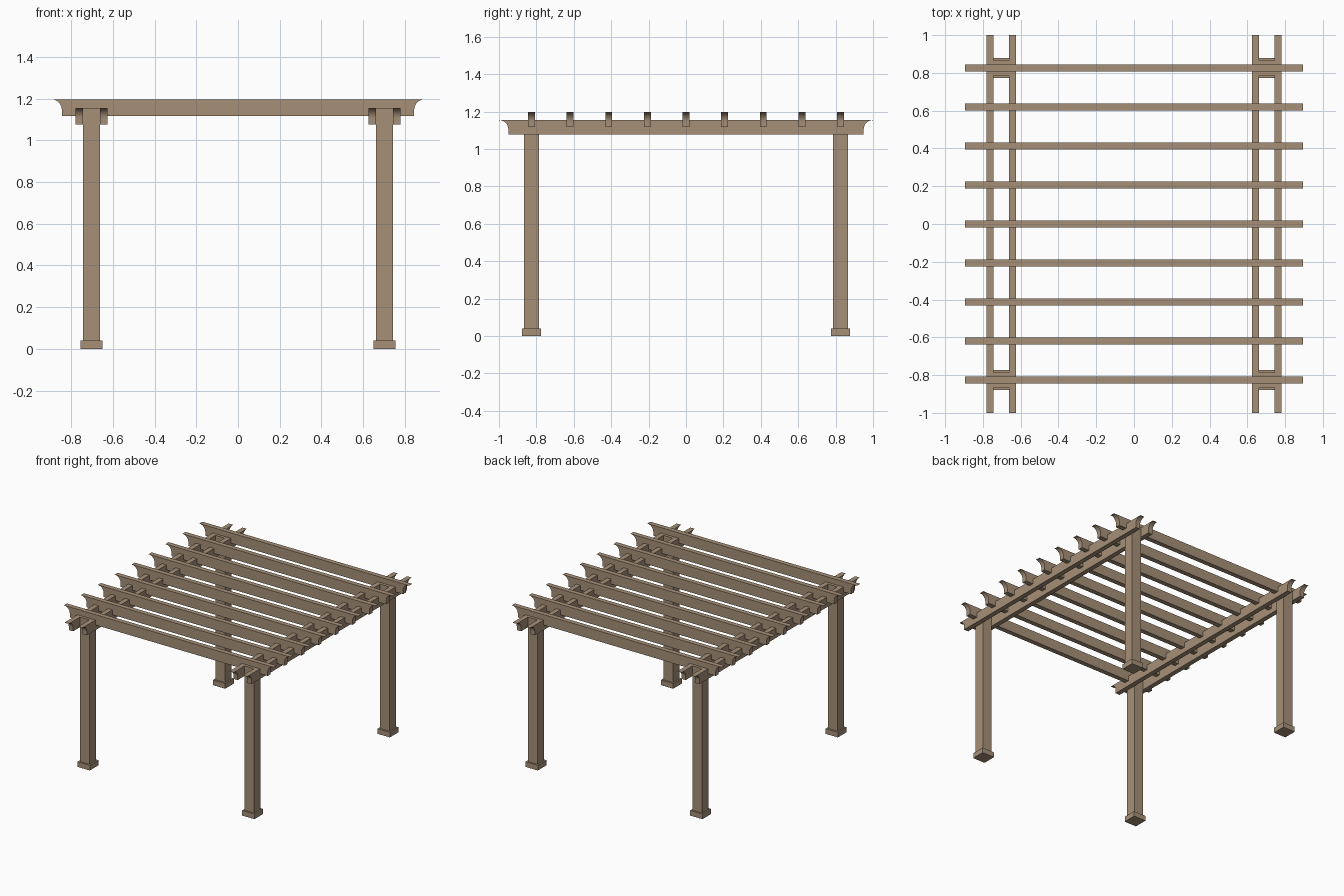
import bpy, bmesh, math
from mathutils import Matrix

if "Cube" in bpy.data.objects:
    bpy.data.objects.remove(bpy.data.objects["Cube"])

wood = bpy.data.materials.new("weathered_wood")
wood.diffuse_color = (0.38, 0.28, 0.19, 1)
wood.use_nodes = True
wood.node_tree.nodes["Principled BSDF"].inputs["Base Color"].default_value = wood.diffuse_color


def add_object(name, bm):
    bmesh.ops.recalc_face_normals(bm, faces=bm.faces)
    mesh = bpy.data.meshes.new(name)
    bm.to_mesh(mesh)
    bm.free()
    mesh.materials.append(wood)
    ob = bpy.data.objects.new(name, mesh)
    bpy.context.collection.objects.link(ob)
    return ob


def box(name, x, y, width, z0, z1):
    bm = bmesh.new()
    bmesh.ops.create_cube(bm, size=1)
    bmesh.ops.scale(bm, vec=(width, width, z1 - z0), verts=bm.verts)
    bmesh.ops.translate(bm, vec=(x, y, (z0 + z1) / 2), verts=bm.verts)
    return add_object(name, bm)


def coved_plank(name, half_len, z0, z1, thick, loc, along_y=False, cove=0.05, steps=8):
    """Plank along x (or y) with a concave quarter round cut under each end."""
    end = []
    for i in range(steps + 1):
        a = math.pi / 2 * i / steps
        end.append((half_len - cove * math.cos(a), z1 - cove + cove * math.sin(a)))
    # small blunt tip keeps the cove from ending in a zero-width edge
    end[-1] = (half_len, z1 - 0.002)
    right = [(half_len - cove, z0)] + end + [(half_len, z1)]
    profile = right + [(-x, z) for x, z in reversed(right)]
    bm = bmesh.new()
    face = bm.faces.new([bm.verts.new((x, -thick / 2, z)) for x, z in profile])
    ext = bmesh.ops.extrude_face_region(bm, geom=[face])
    verts = [v for v in ext["geom"] if isinstance(v, bmesh.types.BMVert)]
    bmesh.ops.translate(bm, vec=(0, thick, 0), verts=verts)
    if along_y:
        bmesh.ops.rotate(bm, matrix=Matrix.Rotation(math.pi / 2, 3, 'Z'), verts=bm.verts)
    bmesh.ops.translate(bm, vec=loc, verts=bm.verts)
    ob = add_object(name, bm)
    bpy.ops.object.select_all(action='DESELECT')
    ob.select_set(True)
    bpy.context.view_layer.objects.active = ob
    bpy.ops.object.shade_smooth_by_angle(angle=math.radians(30))
    return ob


POST_X, POST_Y = 0.703, 0.826
POST_W, PLANK_T = 0.08, 0.037
BEAM_TOP = 1.155

for sx in (-1, 1):
    # Four posts on square footings
    for sy in (-1, 1):
        box("post", sx * POST_X, sy * POST_Y, POST_W, 0.0, BEAM_TOP)
        box("post_base", sx * POST_X, sy * POST_Y, 0.104, 0.0, 0.04)
    # Pair of beams clamping each row of posts
    for side in (-1, 1):
        x = sx * POST_X + side * (POST_W + PLANK_T) / 2
        coved_plank("beam", 1.0, 1.077, BEAM_TOP, PLANK_T, (x, 0, 0), along_y=True)

# Nine rafters notched over the beams
for i in range(9):
    y = -POST_Y + i * POST_Y / 4
    coved_plank("rafter", 0.895, 1.117, 1.197, PLANK_T, (0, y, 0))
